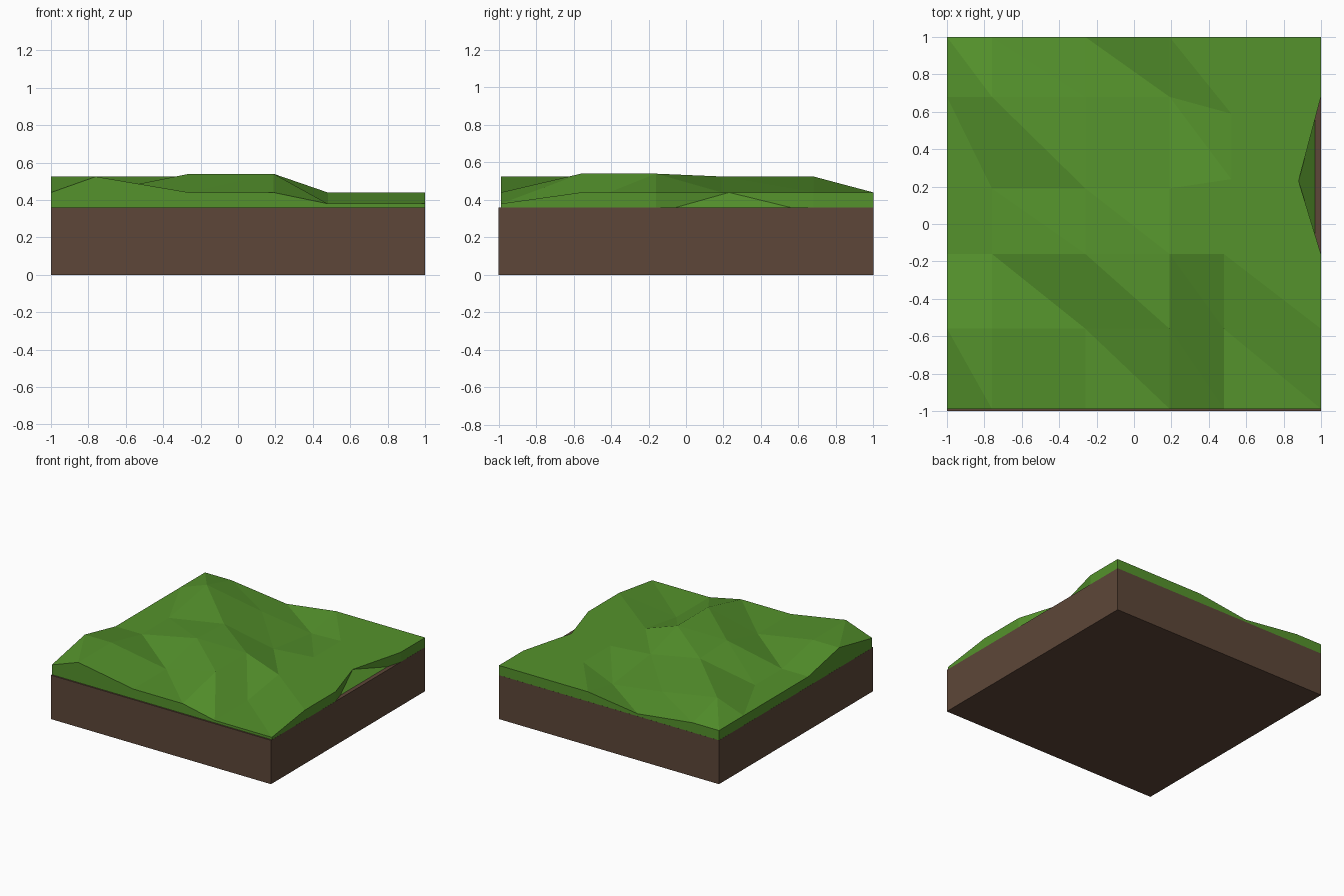
import bpy, bmesh

if "Cube" in bpy.data.objects:
    bpy.data.objects.remove(bpy.data.objects["Cube"])

DIRT_TOP = 0.36
SKIRT_BOTTOM = 0.33


def material(name, color):
    mat = bpy.data.materials.new(name)
    mat.diffuse_color = (*color, 1)
    mat.use_nodes = True
    mat.node_tree.nodes["Principled BSDF"].inputs["Base Color"].default_value = mat.diffuse_color
    return mat


def make_object(name, bm, mat):
    bmesh.ops.recalc_face_normals(bm, faces=bm.faces)
    mesh = bpy.data.meshes.new(name)
    bm.to_mesh(mesh)
    bm.free()
    mesh.materials.append(mat)
    obj = bpy.data.objects.new(name, mesh)
    bpy.context.collection.objects.link(obj)
    return obj


# Dirt block
bm = bmesh.new()
bmesh.ops.create_cube(bm, size=1)
bmesh.ops.scale(bm, vec=(2, 2, DIRT_TOP), verts=bm.verts)
bmesh.ops.translate(bm, vec=(0, 0, DIRT_TOP / 2), verts=bm.verts)
make_object("dirt_block", bm, material("dirt", (0.11, 0.062, 0.04)))

# Grass surface: uneven grid with one height per crossing, front row first
E = 0.9995
xs = [-E, -0.76, -0.26, 0.19, 0.48, E]
ys = [-0.988, -0.56, -0.16, 0.19, 0.68, E]
heights = [
    [0.44, 0.525, 0.44, 0.44, 0.38, 0.38],
    [0.525, 0.525, 0.44, 0.54, 0.38, 0.44],
    [0.44, 0.44, 0.54, 0.54, 0.44, 0.44],
    [0.44, 0.44, 0.525, 0.44, 0.44, 0.44],
    [0.44, 0.525, 0.44, 0.38, 0.44, 0.44],
    [0.44, 0.44, 0.38, 0.44, 0.44, 0.44],
]
# Crossings pushed off the grid; the last one makes the notch in the right edge
moved = {(4, 3): (0.52, 0.24), (4, 4): (0.52, 0.59), (5, 3): (0.88, 0.23)}
notch = (5, 3)

bm = bmesh.new()
top = {}
for j, y in enumerate(ys):
    for i, x in enumerate(xs):
        px, py = moved.get((i, j), (x, y))
        top[i, j] = bm.verts.new((px, py, heights[j][i]))
for j in range(5):
    for i in range(5):
        a, b = top[i, j], top[i + 1, j]
        c, d = top[i + 1, j + 1], top[i, j + 1]
        bm.faces.new((a, b, d))
        bm.faces.new((b, c, d))

# Grass skirt around the rim, reaching down into the dirt
rim = ([(i, 0) for i in range(5)] + [(5, j) for j in range(5)]
       + [(i, 5) for i in range(5, 0, -1)] + [(0, j) for j in range(5, 0, -1)])
low = {k: bm.verts.new((xs[k[0]], ys[k[1]], SKIRT_BOTTOM)) for k in rim}
for p, q in zip(rim, rim[1:] + rim[:1]):
    if q == notch:
        bm.faces.new((top[p], low[p], top[q]))
        bm.faces.new((low[p], low[q], top[q]))
    else:
        bm.faces.new((top[p], low[p], low[q]))
        bm.faces.new((top[p], low[q], top[q]))
make_object("grass_top", bm, material("grass", (0.09, 0.29, 0.025)))
